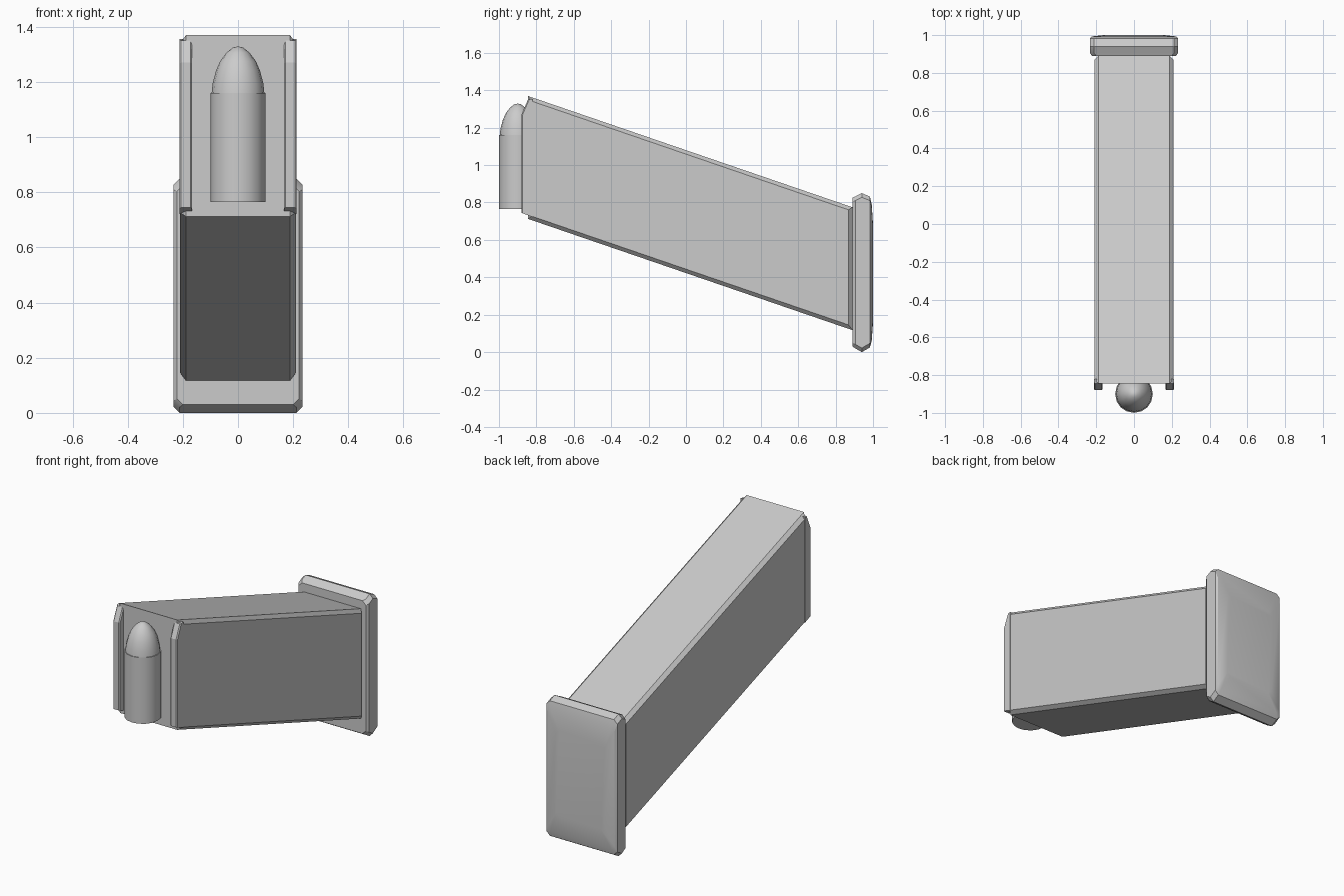
import bpy, bmesh, math

if "Cube" in bpy.data.objects:
    bpy.data.objects.remove(bpy.data.objects["Cube"])

grey = bpy.data.materials.new("gunmetal grey")
grey.diffuse_color = (0.6, 0.6, 0.6, 1)
grey.use_nodes = True
grey.node_tree.nodes["Principled BSDF"].inputs["Base Color"].default_value = grey.diffuse_color


def finish(name, bm, angle=None):
    bmesh.ops.recalc_face_normals(bm, faces=bm.faces[:])
    me = bpy.data.meshes.new(name)
    bm.to_mesh(me)
    bm.free()
    me.materials.append(grey)
    ob = bpy.data.objects.new(name, me)
    bpy.context.collection.objects.link(ob)
    if angle:
        bpy.ops.object.select_all(action='DESELECT')
        ob.select_set(True)
        bpy.context.view_layer.objects.active = ob
        bpy.ops.object.shade_smooth_by_angle(angle=math.radians(angle))
    return ob


def loft(rings):
    """Skin a stack of equal-length point loops and cap both ends."""
    bm = bmesh.new()
    loops = [[bm.verts.new(p) for p in ring] for ring in rings]
    n = len(loops[0])
    for a, b in zip(loops, loops[1:]):
        for i in range(n):
            j = (i + 1) % n
            bm.faces.new((a[i], a[j], b[j], b[i]))
    bm.faces.new(loops[0])
    bm.faces.new(loops[-1])
    return bm


# Slanted box body: chamfer the long and upright edges, then shear it
Y0, Y1, HEIGHT, SLOPE = -0.845, 0.89, 0.657, -0.343
bm = bmesh.new()
bmesh.ops.create_cube(bm, size=1)
for v in bm.verts:
    v.co = (v.co.x * 0.42, (Y0 + Y1) / 2 + v.co.y * (Y1 - Y0), v.co.z * HEIGHT)
edges = [e for e in bm.edges if abs(e.verts[0].co.x - e.verts[1].co.x) < 0.01]
bmesh.ops.bevel(bm, geom=edges, offset=0.021, segments=1, affect='EDGES')
for v in bm.verts:
    v.co.z += 1.041 + SLOPE * (v.co.y - Y0)
finish("magazine_body", bm)

# Feed lips: narrow upright rails with a sloped top on the front face
for side, label in ((-1, "left"), (1, "right")):
    profile = [(-0.82, 0.722), (-0.88, 0.745), (-0.88, 1.27), (-0.845, 1.35), (-0.82, 1.355)]
    lip = loft([[(side * x, y, z) for y, z in profile] for x in (0.167, 0.212)])
    front = [e for e in lip.edges
             if all(v.co.y < -0.84 for v in e.verts)
             and abs(e.verts[0].co.x - e.verts[1].co.x) < 0.01]
    bmesh.ops.bevel(lip, geom=front, offset=0.006, segments=1, affect='EDGES')
    finish(label + "_feed_lip", lip)


# Cartridge: straight case and a rounded tip
def turned(name, profile, sides=16):
    rings = [[(r * math.cos(2 * math.pi * i / sides),
               -0.9 + r * math.sin(2 * math.pi * i / sides), z)
              for i in range(sides)] for r, z in profile]
    finish(name, loft(rings), 35)


turned("cartridge_case", [(0.1, 0.765), (0.1, 1.16)])
turned("bullet_tip", [(0.096, 1.155), (0.092, 1.195), (0.08, 1.24), (0.065, 1.275),
                      (0.042, 1.306), (0.018, 1.325), (0.004, 1.328)])


# Base plate: stacked chamfered rectangles, slightly swollen
def plate_ring(y, x, z0, z1, c=0.022):
    return [(x - c, y, z0), (x, y, z0 + c), (x, y, z1 - c), (x - c, y, z1),
            (c - x, y, z1), (-x, y, z1 - c), (-x, y, z0 + c), (c - x, y, z0)]


finish("base_plate", loft([
    plate_ring(0.89, 0.222, 0.03, 0.825),
    plate_ring(0.905, 0.234, 0.02, 0.832),
    plate_ring(0.94, 0.234, 0.0, 0.85),
    plate_ring(0.983, 0.234, 0.025, 0.832),
    plate_ring(0.993, 0.222, 0.06, 0.79),
    plate_ring(1.0, 0.16, 0.16, 0.68)]), 30)
